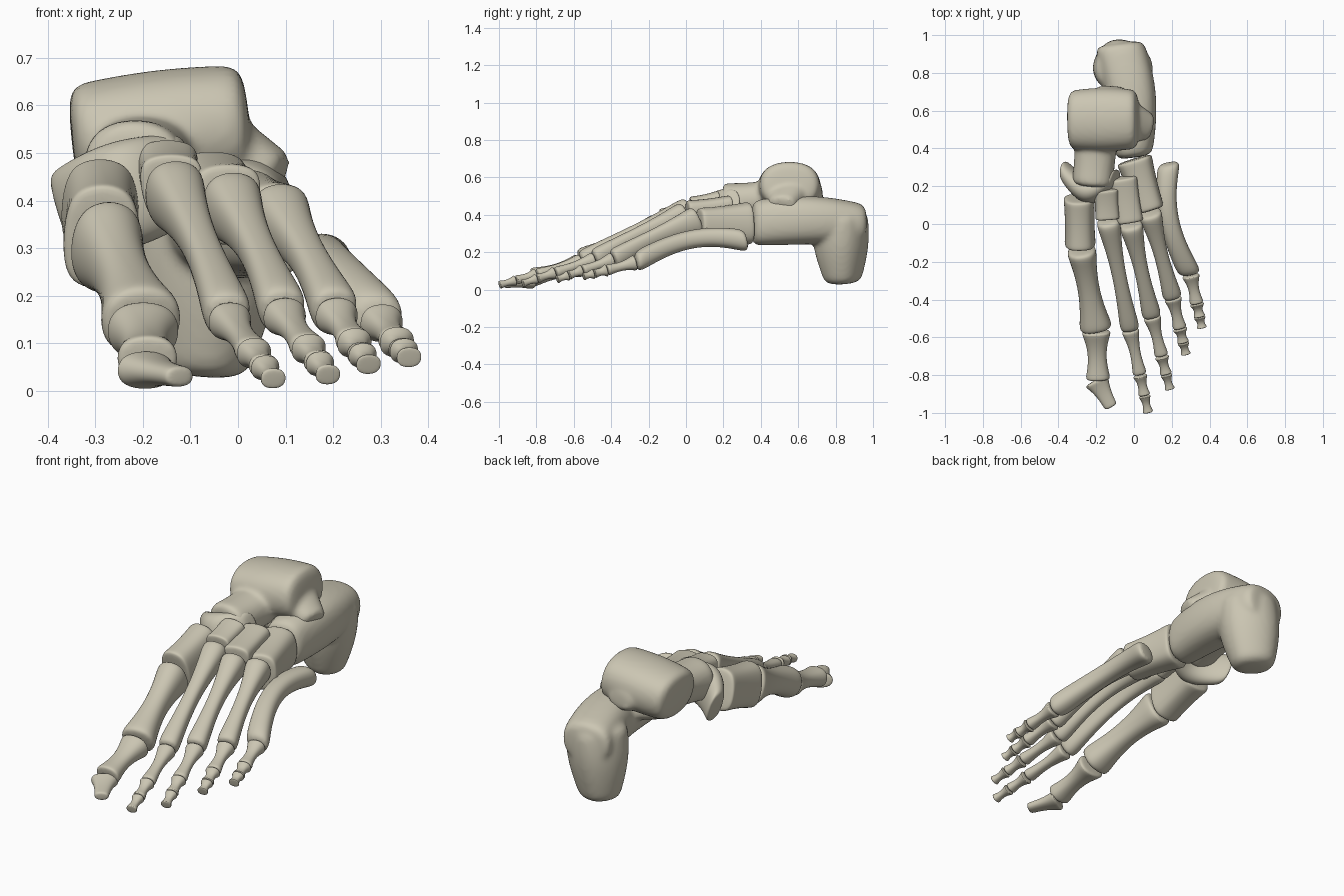
import bpy, bmesh
from math import sin, cos, pi, copysign
from mathutils import Vector

if "Cube" in bpy.data.objects:
    bpy.data.objects.remove(bpy.data.objects["Cube"])

bone_mat = bpy.data.materials.new("ivory bone")
colour = (.6, .565, .45, 1)
bone_mat.diffuse_color = colour
bone_mat.use_nodes = True
bone_mat.node_tree.nodes["Principled BSDF"].inputs["Base Color"].default_value = colour

SIDES = 12
STEPS = 8
UP = Vector((0, 0, 1))


def add_limb(bm, start, end, start_size, end_size, waist=1, blunt=.8,
             bow=(0, 0, 0), taper=0, square=.85):
    """Closed tube from start to end; sizes are (width, height).
    waist scales the middle, blunt the end caps, bow bends the path,
    taper widens the top, square makes the section boxier."""
    start, end, bow = Vector(start), Vector(end), Vector(bow)
    start_size, end_size = Vector(start_size), Vector(end_size)
    axis = (end - start).normalized()
    side = axis.cross(UP).normalized()
    rise = side.cross(axis)
    rings = []
    for step in range(STEPS + 1):
        t = (1 - cos(pi * step / STEPS)) / 2
        swell = sin(pi * t)
        centre = start.lerp(end, t) + bow * swell
        radii = start_size.lerp(end_size, t) * (1 + (waist - 1) * swell) / 2
        if step in (0, STEPS):
            radii *= blunt
        ring = []
        for i in range(SIDES):
            angle = 2 * pi * i / SIDES
            c, s = cos(angle), sin(angle)
            across = copysign(abs(c) ** square, c) * radii.x * (1 + taper * s)
            upward = copysign(abs(s) ** square, s) * radii.y
            ring.append(bm.verts.new(centre + side * across + rise * upward))
        rings.append(ring)
    for low, high in zip(rings, rings[1:]):
        for i in range(SIDES):
            j = (i + 1) % SIDES
            bm.faces.new((low[i], low[j], high[j], high[i]))
    bm.faces.new(rings[0][::-1])
    bm.faces.new(rings[-1])


def finish(name, bm, fuse=False):
    """Turn the mesh into a smooth object, optionally melting its limbs together."""
    bmesh.ops.recalc_face_normals(bm, faces=bm.faces)
    mesh = bpy.data.meshes.new(name)
    bm.to_mesh(mesh)
    bm.free()
    mesh.materials.append(bone_mat)
    obj = bpy.data.objects.new(name, mesh)
    bpy.context.collection.objects.link(obj)
    bpy.ops.object.select_all(action="DESELECT")
    obj.select_set(True)
    bpy.context.view_layer.objects.active = obj
    bpy.ops.object.shade_smooth_by_angle(angle=pi / 3)
    rounding = obj.modifiers.new("rounding", "SUBSURF")
    rounding.levels = rounding.render_levels = 2
    if fuse:
        remesh = obj.modifiers.new("fuse", "REMESH")
        remesh.mode = "VOXEL"
        remesh.voxel_size = .012
        remesh.use_smooth_shade = True
        soften = obj.modifiers.new("soften", "SMOOTH")
        soften.factor = .5
        soften.iterations = 8


def bone(name, *limb, **shape):
    bm = bmesh.new()
    add_limb(bm, *limb, **shape)
    finish(name, bm)


# Heel bone: sloping body, hanging tuber, inner shelf
bm = bmesh.new()
add_limb(bm, (0, .35, .355), (-.08, .96, .35), (.2, .25), (.27, .22),
         waist=1.15, bow=(.03, 0, .02), square=.8)
add_limb(bm, (-.05, .82, .42), (-.085, .84, .03), (.29, .3), (.18, .21),
         waist=1.22, blunt=.55)
add_limb(bm, (-.26, .5, .42), (0, .55, .4), (.16, .09), (.26, .16))
finish("heel_bone", bm, fuse=True)

# Ankle bone: pulley dome, neck with head, outer and rear processes
bm = bmesh.new()
add_limb(bm, (-.35, .55, .525), (.025, .555, .565), (.32, .24), (.32, .25), waist=1.1, blunt=.65)
add_limb(bm, (-.19, .56, .5), (-.22, .2, .46), (.29, .22), (.23, .23), waist=.88, blunt=.7)
add_limb(bm, (-.1, .56, .53), (.09, .51, .45), (.3, .22), (.14, .1))
add_limb(bm, (-.13, .58, .5), (-.12, .73, .51), (.25, .17), (.14, .1))
finish("ankle_bone", bm, fuse=True)

# Crescent midfoot bone in front of the ankle bone
bone("boat_bone", (-.375, .29, .37), (-.09, .25, .46), (.11, .18), (.1, .17),
     waist=1.35, bow=(0, -.1, 0))

# Wedge bones and the outer cube-shaped bone
block = dict(square=.7, waist=.94, blunt=.88)
bone("inner_wedge", (-.29, .14, .39), (-.285, -.12, .32), (.17, .22), (.17, .24), taper=-.1, **block)
bone("middle_wedge", (-.15, .19, .45), (-.14, .03, .42), (.13, .17), (.13, .16), taper=.3, **block)
bone("outer_wedge", (-.06, .25, .42), (-.02, .01, .39), (.15, .18), (.14, .18), taper=.3, **block)
bone("cuboid_bone", (0, .345, .355), (.085, .07, .34), (.2, .24), (.16, .2), **block)

# Great toe
bone("great_metatarsal", (-.28, -.13, .31), (-.2, -.56, .14), (.17, .23), (.19, .17),
     waist=.65, bow=(0, 0, .01))
bone("great_near_phalanx", (-.2, -.565, .13), (-.19, -.825, .065), (.17, .14), (.14, .11), waist=.65)
bone("great_far_phalanx", (-.2, -.825, .045), (-.12, -.97, .03), (.15, .09), (.07, .045),
     waist=.8, blunt=.7)

# Metatarsals: the outermost is bowed and ends in a rear spur
knuckles = {
    "second": (-.02, -.56, .15),
    "third": (.095, -.49, .16),
    "fourth": (.205, -.39, .16),
    "little": (.3, -.27, .145),
}
roots = {
    "second": (-.14, .03, .42),
    "third": (-.02, .01, .395),
    "fourth": (.08, .07, .37),
}
for toe, root in roots.items():
    bone(toe + "_metatarsal", root, knuckles[toe], (.14, .18), (.11, .12),
         waist=.6, bow=(0, 0, .02), taper=.15)
bone("little_metatarsal", (.185, .325, .26), knuckles["little"], (.13, .13), (.13, .12),
     waist=.8, bow=(-.06, 0, .07), blunt=.7)

# Lesser toes: three shrinking phalanges from knuckle to tip
tips = {
    "second": (.075, -.998, .025),
    "third": (.19, -.875, .033),
    "fourth": (.275, -.69, .055),
    "little": (.36, -.55, .07),
}
phalanges = {
    "near": (0, .54, .105, .08),
    "middle": (.55, .79, .085, .07),
    "far": (.8, 1, .07, .06),
}
for toe, tip in tips.items():
    knuckle, tip = Vector(knuckles[toe]), Vector(tip)
    for part, (begin, stop, wide, slim) in phalanges.items():
        bone(f"{toe}_{part}_phalanx", knuckle.lerp(tip, begin), knuckle.lerp(tip, stop),
             (wide, wide * .9), (slim, slim * .8), waist=.62, blunt=.75)
